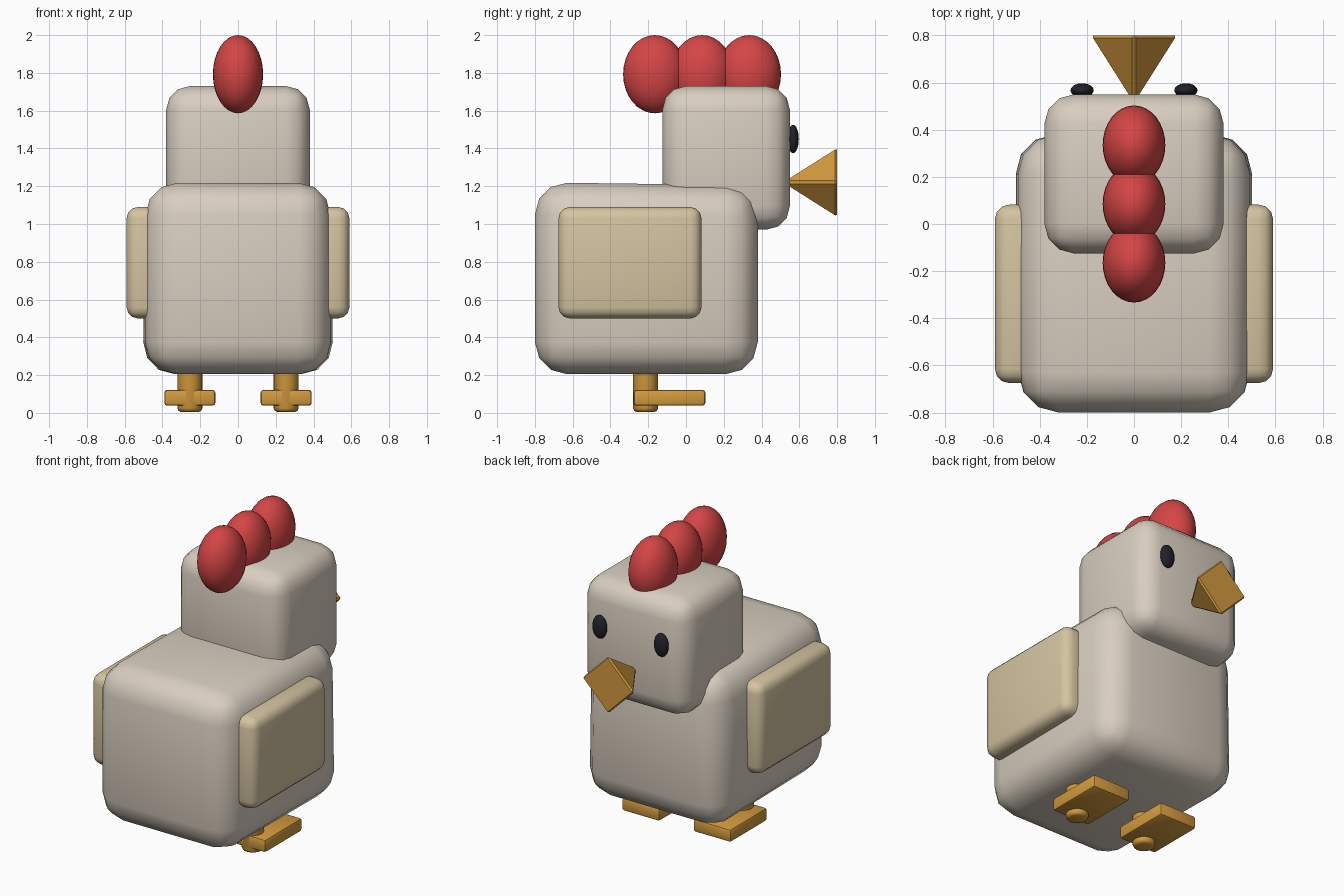
import bpy, bmesh, math
from mathutils import Matrix, Vector

if "Cube" in bpy.data.objects:
    bpy.data.objects.remove(bpy.data.objects["Cube"])


def material(name, rgb):
    m = bpy.data.materials.new(name)
    m.diffuse_color = (*rgb, 1)
    m.use_nodes = True
    m.node_tree.nodes["Principled BSDF"].inputs["Base Color"].default_value = m.diffuse_color
    return m


CREAM = material("cream", (0.69, 0.62, 0.525))
TAN = material("tan", (0.66, 0.55, 0.355))
RED = material("red", (0.66, 0.06, 0.06))
ORANGE = material("orange", (0.65, 0.325, 0.05))
BLACK = material("black", (0.015, 0.015, 0.023))


def finish(name, bm, mat, angle=40):
    """Turn a bmesh into a smooth shaded object with sharp creases."""
    bmesh.ops.recalc_face_normals(bm, faces=bm.faces)
    me = bpy.data.meshes.new(name)
    bm.to_mesh(me)
    bm.free()
    me.materials.append(mat)
    me.shade_smooth()
    me.set_sharp_from_angle(angle=math.radians(angle))
    ob = bpy.data.objects.new(name, me)
    bpy.context.collection.objects.link(ob)
    return ob


def bevel(bm, edges, width, segments):
    bmesh.ops.bevel(bm, geom=list(edges), offset=width, segments=segments,
                    profile=0.5, affect='EDGES', clamp_overlap=True)


def box(name, lo, hi, mat, width, segments=3, tweak=None):
    """Rounded box between two corners; tweak may move the raw corners."""
    lo, hi = Vector(lo), Vector(hi)
    bm = bmesh.new()
    bmesh.ops.create_cube(bm, size=1, matrix=Matrix.Translation((lo + hi) / 2)
                          @ Matrix.Diagonal((*(hi - lo), 1)))
    if tweak:
        for v in bm.verts:
            tweak(v.co)
    bevel(bm, bm.edges, width, segments)
    return finish(name, bm, mat)


def ellipsoid(name, centre, radii, mat):
    bm = bmesh.new()
    bmesh.ops.create_uvsphere(bm, u_segments=32, v_segments=16, radius=1,
                              matrix=Matrix.Translation(centre) @ Matrix.Diagonal((*radii, 1)))
    return finish(name, bm, mat)


# Body: slightly wider at the lower chest, slightly lower at the upper chest
def chest(co):
    if co.y > 0:
        if co.z < 0.6:
            co.x *= 0.507 / 0.49
        else:
            co.z -= 0.015


box("body", (-0.49, -0.80, 0.205), (0.49, 0.38, 1.22), CREAM, 0.17, tweak=chest)

# Head
box("head", (-0.38, -0.125, 0.97), (0.38, 0.55, 1.73), CREAM, 0.125)

# Comb: three overlapping lobes
for i, y in enumerate((-0.165, 0.085, 0.335)):
    ellipsoid(f"comb_lobe_{i + 1}", (0, y, 1.793), (0.133, 0.168, 0.207), RED)

# Beak: four-sided cone, its tip buried in the head
bm = bmesh.new()
bmesh.ops.create_cone(bm, cap_ends=True, segments=4, radius1=0.19, radius2=0, depth=0.3,
                      matrix=Matrix.Translation((0, 0.65, 1.22))
                      @ Matrix.Rotation(math.radians(90), 4, 'X'))
bmesh.ops.remove_doubles(bm, verts=bm.verts, dist=1e-4)
# make sure the wide end faces forward
if max(abs(v.co.x) for v in bm.verts if v.co.y < 0.65) > 0.1:
    for v in bm.verts:
        v.co.y = 1.3 - v.co.y
bevel(bm, bm.edges, 0.012, 1)
finish("beak", bm, ORANGE, 25)

# Paired parts
for side, s in (("right", 1), ("left", -1)):
    xs = sorted((s * 0.40, s * 0.59))
    box(f"{side}_wing", (xs[0], -0.675, 0.50), (xs[1], 0.082, 1.09), TAN, 0.06)
    ellipsoid(f"{side}_eye", (s * 0.22, 0.567, 1.45), (0.049, 0.03, 0.075), BLACK)

    # Leg with a rounded lower rim
    bm = bmesh.new()
    bmesh.ops.create_cone(bm, cap_ends=True, segments=24, radius1=0.066, radius2=0.066,
                          depth=0.3, matrix=Matrix.Translation((s * 0.255, -0.214, 0.155)))
    rim = [e for e in bm.edges if all(v.co.z < 0.1 for v in e.verts)]
    bevel(bm, rim, 0.02, 2)
    finish(f"{side}_leg", bm, ORANGE, 50)

    # Foot
    box(f"{side}_foot", (s * 0.255 - 0.135, -0.277, 0.038),
        (s * 0.255 + 0.135, 0.102, 0.122), ORANGE, 0.015, 2)
